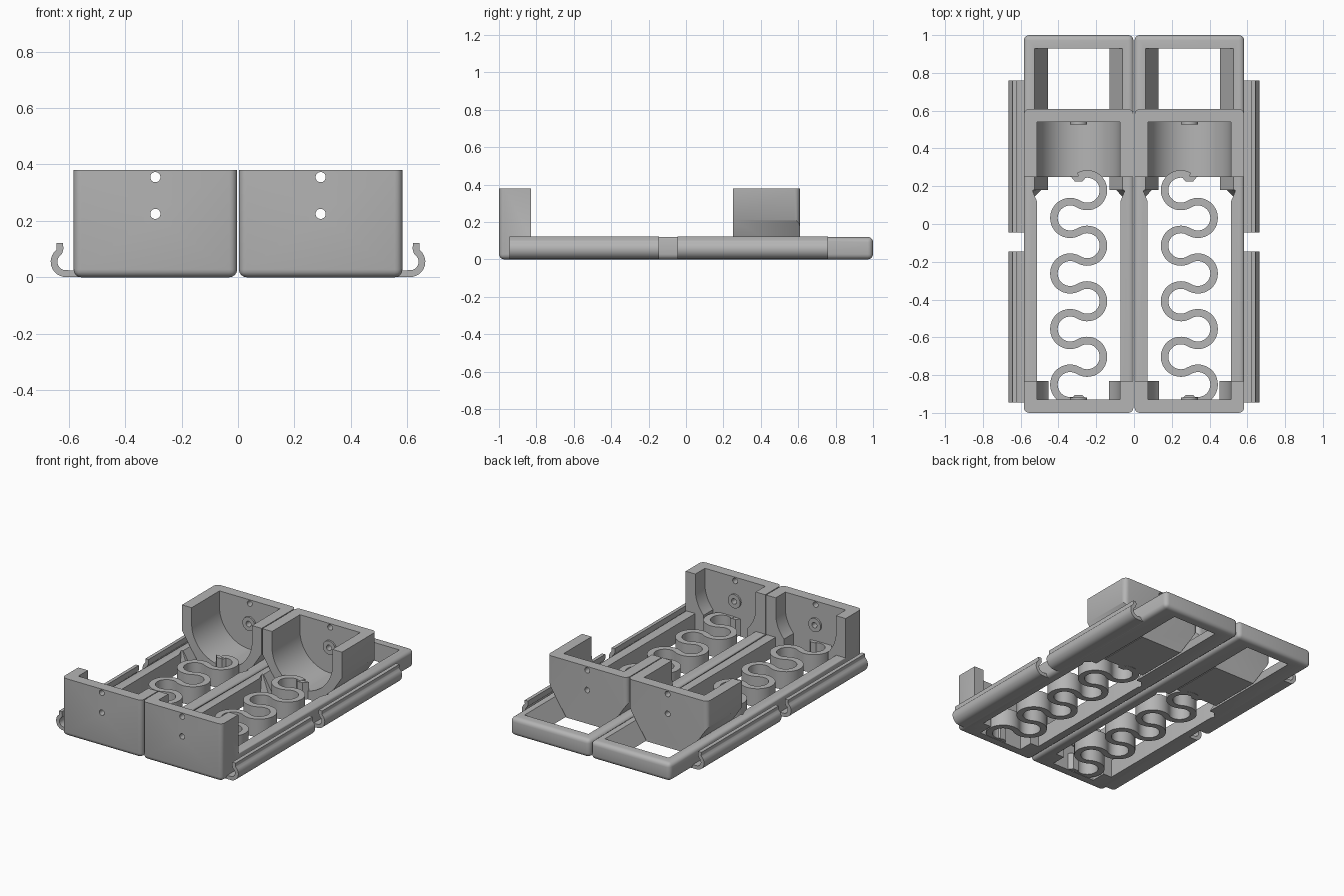
import bpy, bmesh, math
from mathutils import Vector

if "Cube" in bpy.data.objects:
    bpy.data.objects.remove(bpy.data.objects["Cube"], do_unlink=True)

grey = bpy.data.materials.new("light_grey_plastic")
grey.use_nodes = True
COLOUR = (0.46, 0.46, 0.46, 1)
grey.diffuse_color = COLOUR
grey.node_tree.nodes["Principled BSDF"].inputs["Base Color"].default_value = COLOUR

# Cell bay measurements, for the bay on the +x side
LEFT, RIGHT = 0.003, 0.583
MID = (LEFT + RIGHT) / 2
CELL_R, CELL_Z = 0.22, 0.275
RAIL_H, WALL_H = 0.12, 0.38
FRONT, BACK = -1.0, 1.0


def prism(name, pts, lo, hi, axis):
    """Extrude a 2D outline along the given axis."""
    place = {"x": lambda a, b, t: (t, a, b),
             "y": lambda a, b, t: (a, t, b),
             "z": lambda a, b, t: (a, b, t)}[axis]
    bm = bmesh.new()
    ends = [[bm.verts.new(place(a, b, t)) for a, b in pts] for t in (lo, hi)]
    for end in ends:
        bm.faces.new(end)
    n = len(pts)
    for i in range(n):
        j = (i + 1) % n
        bm.faces.new((ends[0][i], ends[0][j], ends[1][j], ends[1][i]))
    return finish(name, bm)


def finish(name, bm):
    bmesh.ops.recalc_face_normals(bm, faces=bm.faces[:])
    mesh = bpy.data.meshes.new(name)
    bm.to_mesh(mesh)
    bm.free()
    obj = bpy.data.objects.new(name, mesh)
    bpy.context.collection.objects.link(obj)
    mesh.materials.append(grey)
    return obj


def round_edges(obj, rule, radius):
    bm = bmesh.new()
    bm.from_mesh(obj.data)
    edges = [e for e in bm.edges if rule(e.verts[0].co, e.verts[1].co)]
    bmesh.ops.bevel(bm, geom=edges, offset=radius, segments=4,
                    profile=0.5, affect='EDGES')
    bm.to_mesh(obj.data)
    bm.free()


def combine(obj, other, operation):
    mod = obj.modifiers.new("combine", 'BOOLEAN')
    mod.object, mod.operation, mod.solver = other, operation, 'EXACT'
    bpy.context.view_layer.objects.active = obj
    bpy.ops.object.modifier_apply(modifier=mod.name)
    bpy.data.objects.remove(other, do_unlink=True)


def mirrored(half):
    """Complete an outline drawn on one side of the bay centre."""
    return half + [(2 * MID - a, b) for a, b in reversed(half)]


def circle(x, z, r, n=24):
    return [(x + r * math.cos(math.tau * i / n), z + r * math.sin(math.tau * i / n))
            for i in range(n)]


def ribbon(path, width):
    """Outline of a strip of constant width along a path."""
    path = [Vector(p) for p in path]
    left, right = [], []
    for i, p in enumerate(path):
        d = (path[min(i + 1, len(path) - 1)] - path[max(i - 1, 0)]).normalized()
        side = Vector((-d.y, d.x)) * width / 2
        left.append(tuple(p + side))
        right.append(tuple(p - side))
    return left + right[::-1]


def cell_outline(stop):
    """Open-topped U shape that follows the cell down to angle stop."""
    half = [(MID - CELL_R, 0.5)]
    for i in range(17):
        a = math.pi + stop * i / 16
        half.append((MID + CELL_R * math.cos(a), CELL_Z + CELL_R * math.sin(a)))
    return half


def add_contact(obj, y0, y1, wall0, wall1):
    """Round contact pad and the two wire holes."""
    combine(obj, prism("pad", circle(MID, 0.225, 0.045), y0, y1, "y"), 'UNION')
    for z in (0.225, 0.355):
        combine(obj, prism("hole", circle(MID, z, 0.018), wall0, wall1, "y"), 'DIFFERENCE')


# Frame with the tall front wall
side = [(FRONT, 0), (BACK, 0), (BACK, RAIL_H), (-0.83, RAIL_H),
        (-0.83, WALL_H), (FRONT, WALL_H)]
frame = prism("frame", side, LEFT, RIGHT, "x")


def frame_rule(a, b):
    if abs(a.z - b.z) > 0.05:
        return abs(a.y) > 0.9 and abs(b.y) > 0.9
    low = max(a.z, b.z) < RAIL_H + 0.01
    inner = abs(a.x - b.x) > 0.1 and a.y > -0.9 and a.y < 0
    return low and not inner


round_edges(frame, frame_rule, 0.028)

# Front pocket, main opening and dovetail channel
foot = MID - 0.16
pocket = cell_outline(math.acos(0.16 / CELL_R)) + [(foot, -0.1)]
combine(frame, prism("pocket", mirrored(pocket), -0.93, -0.82, "y"), 'DIFFERENCE')
opening = mirrored([(0.072, 0.5), (0.072, -0.1)])
combine(frame, prism("opening", opening, -0.83, 0.13, "y"), 'DIFFERENCE')
channel = mirrored([(0.047, 0.14), (0.06, RAIL_H), (0.13, 0), (0.13, -0.1)])
combine(frame, prism("channel", channel, 0.18, 0.93, "y"), 'DIFFERENCE')
bm = bmesh.new()
for y, pts in ((0.12, mirrored([(0.072, 0.14), (0.072, -0.1)])), (0.181, channel)):
    for x, z in pts:
        bm.verts.new((x, y, z))
bmesh.ops.convex_hull(bm, input=bm.verts[:])
combine(frame, finish("channel_lead_in", bm), 'DIFFERENCE')
add_contact(frame, -0.94, -0.918, -1.1, -0.9)

# Sliding cell cup
cup = mirrored([(LEFT, WALL_H), (LEFT, 0.21), (0.14, 0.003)])
slider = prism("slider", cup, 0.25, 0.61, "y")
round_edges(slider, lambda a, b: (abs(a.x - b.x) < 0.01 and abs(a.y - b.y) < 0.01
                                  and a.y > 0.6), 0.03)
bay = mirrored(cell_outline(math.pi / 2)[:-1] + [(MID - 0.001, CELL_Z - CELL_R)])
combine(slider, prism("bay", bay, 0.2, 0.54, "y"), 'DIFFERENCE')
add_contact(slider, 0.528, 0.55, 0.5, 0.7)

# Serpentine spring made of tangent arcs
HALF_DX, STEP, LOOPS = 0.045, 0.147, 8
radius = math.hypot(2 * HALF_DX, STEP) / 2
tilt = math.atan2(STEP, 2 * HALF_DX)
path = []
for k in range(LOOPS):
    sign = 1 if k % 2 == 0 else -1
    cx, cy = MID + sign * HALF_DX, -0.85 + k * STEP
    sweep = math.pi - tilt
    for i in range(0 if k == 0 else 1, 25):
        a = -sweep + 2 * sweep * i / 24
        path.append((cx + sign * radius * math.cos(a), cy + radius * math.sin(a)))
spring = prism("spring", ribbon(path, 0.04), 0.002, RAIL_H - 0.002, "z")

# Spring anchor tabs
tabs = []
for name, y, tip in (("front_spring_tab", -0.935, 0.03), ("rear_spring_tab", 0.255, -0.03)):
    outline = [(MID - 0.045, y), (MID + 0.045, y), (MID + 0.02, y + tip), (MID - 0.02, y + tip)]
    tabs.append(prism(name, outline, 0.004, RAIL_H - 0.004, "z"))

# Hooked wire clips along the outer sides
hook = [(0.555, 0.013), (0.6, 0.013)]
for i in range(1, 13):
    a = -math.pi / 2 + math.radians(125) * i / 12
    hook.append((0.61 + 0.042 * math.cos(a), 0.055 + 0.042 * math.sin(a)))
hook += [(0.634, 0.09), (0.631, 0.1), (0.632, 0.122)]
clips = [prism(name, ribbon(hook, 0.024), y0, y1, "y")
         for name, y0, y1 in (("front_wire_clip", -0.945, -0.145),
                              ("rear_wire_clip", -0.045, 0.76))]

# Mirror every part to the second bay and shade
for obj in [frame, slider, spring] + tabs + clips:
    mod = obj.modifiers.new("second_bay", 'MIRROR')
    mod.use_mirror_merge = False
    bpy.ops.object.select_all(action='DESELECT')
    obj.select_set(True)
    bpy.context.view_layer.objects.active = obj
    bpy.ops.object.modifier_apply(modifier=mod.name)
    bpy.ops.object.shade_smooth_by_angle(angle=math.radians(35))
